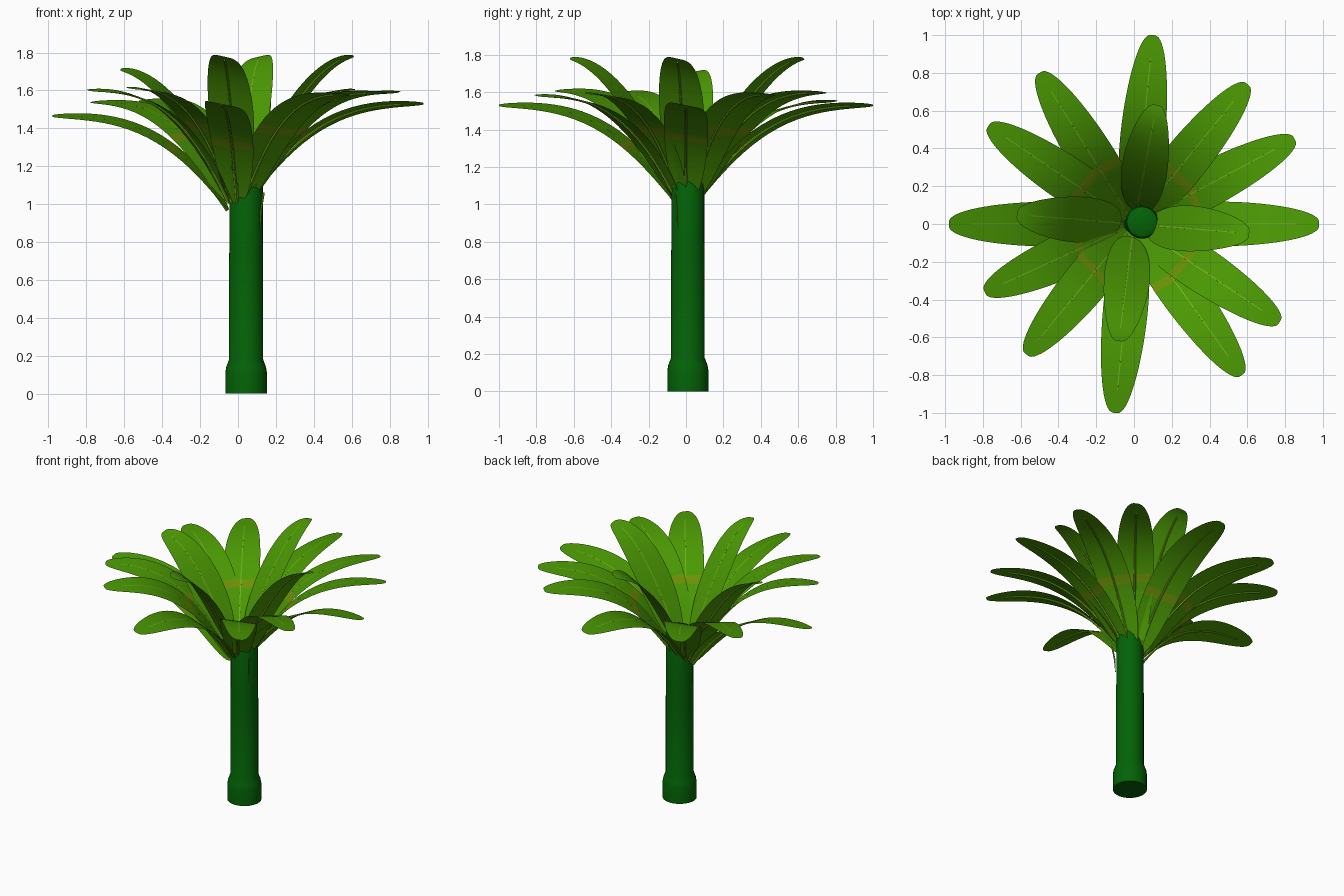
import bpy, bmesh
from math import sin, cos, pi, sqrt, atan2, hypot, radians
from mathutils import Vector

cube = bpy.data.objects.get("Cube")
if cube:
    bpy.data.objects.remove(cube, do_unlink=True)


def material(name, rgb):
    m = bpy.data.materials.new(name)
    m.use_nodes = True
    m.diffuse_color = (*rgb, 1)
    bsdf = m.node_tree.nodes["Principled BSDF"]
    bsdf.inputs["Base Color"].default_value = (*rgb, 1)
    bsdf.inputs["Roughness"].default_value = 0.8
    return m


TRUNK = material("trunk green", (0.001, 0.125, 0.002))
LEAF = material("leaf green", (0.07, 0.315, 0.001))
RIB = material("rib green", (0.16, 0.43, 0.01))
BAND = material("olive band", (0.15, 0.28, 0.002))


def loft(name, sections, mats, closed=True, band=None):
    """Skin a row of cross-sections; closed sections get end caps."""
    bm = bmesh.new()
    rows = [[bm.verts.new(p) for p in sec] for sec in sections]
    n = len(rows[0])
    for k, (a, b) in enumerate(zip(rows, rows[1:])):
        for i in range(n if closed else n - 1):
            j = (i + 1) % n
            f = bm.faces.new((a[i], a[j], b[j], b[i]))
            f.material_index = 1 if k == band else 0
    if closed:
        bm.faces.new(rows[0][::-1])
        bm.faces.new(rows[-1])
        bmesh.ops.recalc_face_normals(bm, faces=bm.faces)
    mesh = bpy.data.meshes.new(name)
    bm.to_mesh(mesh)
    bm.free()
    for m in mats:
        mesh.materials.append(m)
    obj = bpy.data.objects.new(name, mesh)
    bpy.context.collection.objects.link(obj)
    bpy.ops.object.select_all(action='DESELECT')
    obj.select_set(True)
    bpy.context.view_layer.objects.active = obj
    bpy.ops.object.shade_smooth_by_angle(angle=radians(40))


def ring(centre, u, v, radius, count):
    """Circle of points around a centre in the plane of u and v."""
    return [centre + (u * cos(2 * pi * i / count) + v * sin(2 * pi * i / count)) * radius
            for i in range(count)]


X, Y, UP = Vector((1, 0, 0)), Vector((0, 1, 0)), Vector((0, 0, 1))


def frond(name, tip, base, half_width, power, roll, banded):
    """Arching blade, slightly banked about its centre line, with a rib below."""
    steps = 30
    (x, y, tip_z), (r0, base_z) = tip, base
    ang, reach = atan2(y, x), hypot(x, y)
    out = Vector((cos(ang), sin(ang), 0))
    side = Vector((sin(ang), -cos(ang), 0))
    us = [(1 - cos(pi * k / steps)) / 2 for k in range(steps + 1)]
    spine = [out * (r0 + (reach - r0) * u)
             + UP * (base_z + (tip_z - base_z) * (1 - (1 - u) ** power)) for u in us]
    lengths = [0]
    for a, b in zip(spine, spine[1:]):
        lengths.append(lengths[-1] + (b - a).length)
    blade, rib = [], []
    for k, p in enumerate(spine):
        t = lengths[k] / lengths[-1]
        tangent = (spine[min(k + 1, steps)] - spine[max(k - 1, 0)]).normalized()
        normal = side.cross(tangent)
        across = side * cos(roll) + normal * sin(roll)
        below = side * sin(roll) - normal * cos(roll)
        w = half_width * sqrt(max(0, 1 - (2 * t - 1) ** 2)) + 0.012
        blade.append([p + across * w * s for s in (-1, 0, 1)])
        thick = 0.009 * (1 - 0.5 * t)
        if us[k] < 0.9:
            rib.append(ring(p + below * thick * 0.85, across, below, thick, 6))
    band = min(range(steps), key=lambda k: abs(spine[k].to_2d().length - 0.31)) if banded else None
    loft(name, blade, (LEAF, BAND), closed=False, band=band)
    loft(name + "_rib", rib, (RIB,))


# Trunk with a flared foot
profile = [(0.11, 0), (0.11, 0.11), (0.105, 0.14), (0.09, 0.18), (0.09, 0.7),
           (0.088, 0.8), (0.088, 1.17), (0.08, 1.2), (0.06, 1.21)]
loft("trunk", [ring(Vector((0.043, 0.01, z)), X, Y, r, 32) for r, z in profile], (TRUNK,))

# Loose strand lying against the trunk
strand = [(0.118, -0.045, 0.87, 0.002), (0.122, -0.05, 0.97, 0.005), (0.135, -0.06, 1.06, 0.006)]
loft("strand", [ring(Vector((x, y, z)), X, Y, r, 6) for x, y, z, r in strand], (RIB,))

# Spreading outer fronds
outer_tips = [(0.1, 1.0, 1.53), (0.6, 0.74, 1.6), (0.85, 0.45, 1.59), (0.98, 0, 1.53),
              (0.77, -0.52, 1.59), (0.57, -0.8, 1.58), (-0.1, -1.0, 1.53), (-0.57, -0.69, 1.61),
              (-0.79, -0.36, 1.6), (-0.98, 0, 1.465), (-0.77, 0.52, 1.54), (-0.5, 0.8, 1.55)]
for i, tip in enumerate(outer_tips):
    base = (0.05, 0.97 if tip[2] < 1.5 else 1.01)
    frond(f"outer_frond_{i + 1}", tip, base, 0.109, 2.8, 0.14 if i % 3 else 0.2, True)

# Upright inner fronds
inner_tips = [(0.12, 0.63, 1.78), (0.61, -0.05, 1.78), (-0.08, -0.62, 1.78), (-0.62, 0.05, 1.71)]
for i, tip in enumerate(inner_tips, 1):
    frond(f"inner_frond_{i}", tip, (0.07, 1.1), 0.113, 1.8, 0.22, False)
